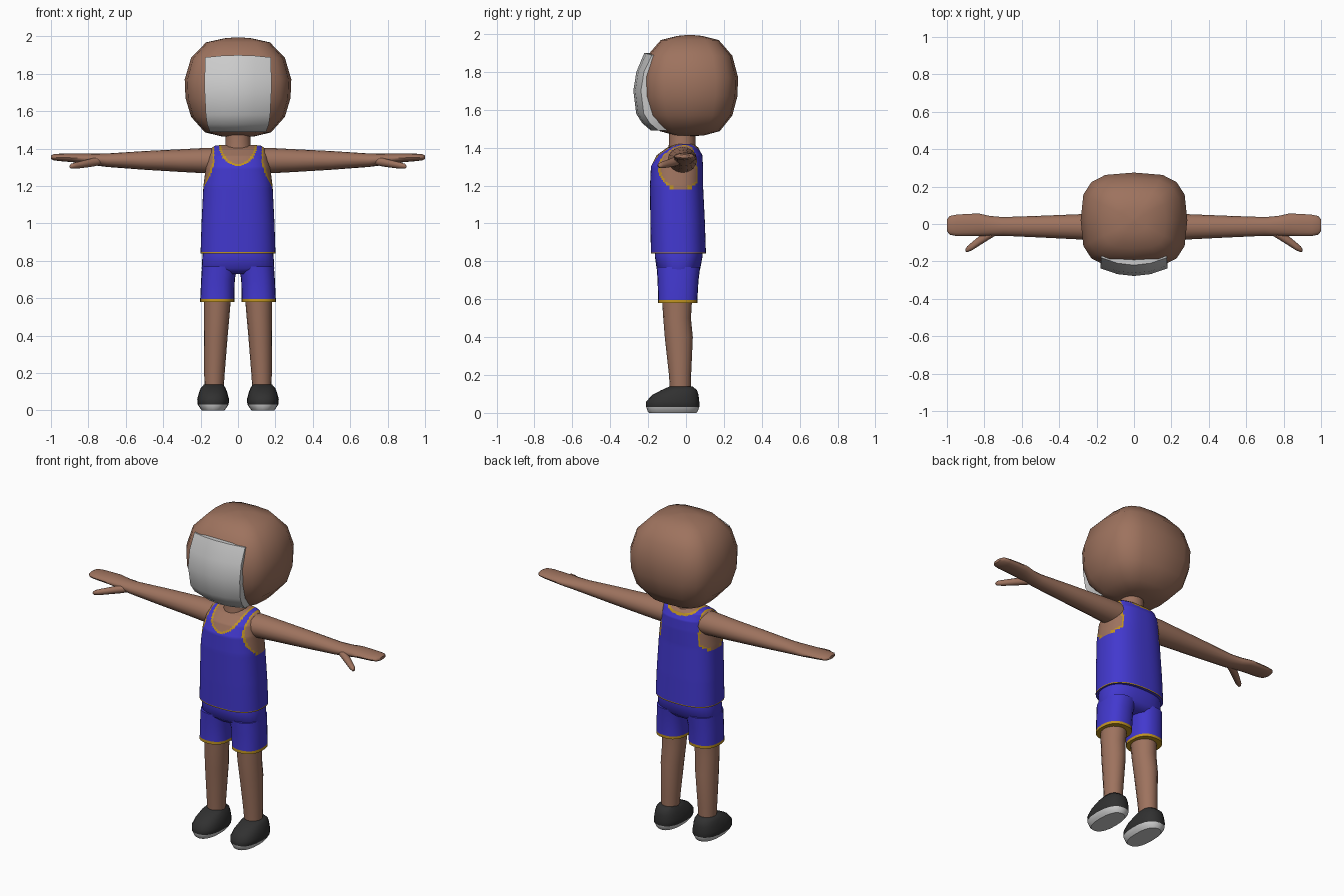
import bpy, bmesh, math
from mathutils import Vector

if "Cube" in bpy.data.objects:
    bpy.data.objects.remove(bpy.data.objects["Cube"])


def colour(name, r, g, b):
    m = bpy.data.materials.new(name)
    m.diffuse_color = (r, g, b, 1)
    m.use_nodes = True
    m.node_tree.nodes["Principled BSDF"].inputs["Base Color"].default_value = m.diffuse_color
    return m


SKIN = colour("brown skin", .34, .17, .112)
BLUE = colour("blue cloth", .055, .04, .62)
GOLD = colour("gold trim", .52, .29, .015)
DARK = colour("dark shoe", .03, .03, .03)
PALE = colour("pale grey", .6, .6, .6)


def finish(name, bm, mats, rule=None, angle=50):
    bmesh.ops.recalc_face_normals(bm, faces=bm.faces)
    if rule:
        for f in bm.faces:
            f.material_index = rule(f.calc_center_median())
    me = bpy.data.meshes.new(name)
    bm.to_mesh(me)
    bm.free()
    for m in mats:
        me.materials.append(m)
    ob = bpy.data.objects.new(name, me)
    bpy.context.collection.objects.link(ob)
    bpy.ops.object.select_all(action='DESELECT')
    bpy.context.view_layer.objects.active = ob
    ob.select_set(True)
    bpy.ops.object.shade_smooth_by_angle(angle=math.radians(angle))
    return ob


def loft(name, rings, mats, segs=16, n=2.0, axis='Z', steps=1, rule=None, angle=50):
    """Rings are (centre, half width, half depth); steps subdivides between them."""
    dense = []
    for (c0, a0, b0), (c1, a1, b1) in zip(rings, rings[1:]):
        for k in range(steps):
            t = k / steps
            dense.append((Vector(c0).lerp(Vector(c1), t), a0 + (a1 - a0) * t, b0 + (b1 - b0) * t))
    c, a, b = rings[-1]
    dense.append((Vector(c), a, b))
    bm = bmesh.new()
    loops = []
    for c, a, b in dense:
        loop = []
        for i in range(segs):
            t = 2 * math.pi * i / segs
            u, v = (math.copysign(abs(w) ** (2 / n), w) for w in (math.cos(t), math.sin(t)))
            off = Vector((a * u, b * v, 0)) if axis == 'Z' else Vector((0, a * u, b * v))
            loop.append(bm.verts.new(c + off))
        loops.append(loop)
    for p, q in zip(loops, loops[1:]):
        for i in range(segs):
            j = (i + 1) % segs
            bm.faces.new((p[i], p[j], q[j], q[i]))
    bm.faces.new(loops[0])
    bm.faces.new(loops[-1])
    return finish(name, bm, mats, rule, angle)


def zring(z, rx, front, back, x=0):
    return ((x, (front + back) / 2, z), rx, (back - front) / 2)


# Head: boxy rounded loft
head = [(1.46, .04), (1.465, .3), (1.487, .62), (1.57, .88), (1.67, .985), (1.77, 1),
        (1.885, .88), (1.968, .6), (1.99, .25), (1.995, .04)]
loft("head", [((0, .02, z), .285 * s, .255 * s) for z, s in head], [SKIN], n=3.1, angle=80)

# Face panel: curved grid standing proud of the head
bm = bmesh.new()
rows = [(1.49, -.185, .15), (1.53, -.232, .165), (1.58, -.263, .172), (1.7, -.278, .178),
        (1.8, -.262, .178), (1.9, -.22, .175)]
grid = []
for z, y, w in rows:
    grid.append([bm.verts.new((w * u, y + .04 * u * u, z - .012 * u * u * (z > 1.85)))
                 for u in (-1, -.5, 0, .5, 1)])
for p, q in zip(grid, grid[1:]):
    for i in range(4):
        bm.faces.new((p[i], p[i + 1], q[i + 1], q[i]))
ext = bmesh.ops.extrude_face_region(bm, geom=bm.faces[:])
for v in ext["geom"]:
    if isinstance(v, bmesh.types.BMVert):
        v.co.y += .05
finish("face_panel", bm, [PALE])

# Neck
loft("neck", [zring(1.36, .085, -.1, .06), zring(1.42, .068, -.09, .05),
              zring(1.5, .065, -.09, .05)], [SKIN])


# Torso: sleeveless top with trimmed neckline and armholes
def top_rule(p):
    arm = ((p.y + .028) / .108) ** 2 + ((p.z - 1.3) / .115) ** 2
    depth = .105 if p.y < -.02 else .03
    neck = (p.x / .09) ** 2 + ((1.425 - p.z) / depth) ** 2
    wide = (p.x / .102) ** 2 + ((1.425 - p.z) / (depth + .014)) ** 2
    if neck < 1 or (arm < 1 and abs(p.x) > .135):
        return 1
    if wide < 1 or (arm < 1.24 and abs(p.x) > .127) or (.84 < p.z < .848):
        return 2
    return 0


loft("tank_top", [zring(.84, .2, -.185, .105), zring(.846, .2, -.185, .105),
                  zring(1.0, .195, -.188, .1), zring(1.2, .185, -.19, .09),
                  zring(1.3, .172, -.185, .09), zring(1.36, .16, -.155, .086),
                  zring(1.4, .146, -.1, .065), zring(1.415, .125, -.06, .045),
                  zring(1.42, .085, -.04, .03)],
     [BLUE, SKIN, GOLD], segs=96, n=2.5, steps=10, rule=top_rule)

# Shorts: hips above two trouser legs
loft("shorts_hips", [zring(.73, .18, -.12, .045), zring(.76, .194, -.155, .075),
                     zring(.83, .19, -.165, .088), zring(.87, .185, -.16, .085)],
     [BLUE], segs=32, n=2.5)

for side, s in (("left", 1), ("right", -1)):
    # Short leg with gold hem
    loft(side + "_short_leg", [zring(.58, .091, -.148, .06, .111 * s),
                               zring(.597, .091, -.147, .06, .111 * s),
                               zring(.7, .09, -.15, .066, .107 * s),
                               zring(.77, .094, -.155, .075, .098 * s)],
         [BLUE, GOLD], segs=24, n=2.4, rule=lambda p: int(p.z < .596))
    # Bare leg
    loft(side + "_leg", [zring(.1, .05, -.083, .025, .128 * s), zring(.2, .055, -.09, .027, .126 * s),
                         zring(.4, .064, -.112, .036, .119 * s), zring(.5, .068, -.12, .026, .114 * s),
                         zring(.65, .074, -.13, .035, .108 * s)], [SKIN])
    # Shoe and sole
    loft(side + "_shoe", [zring(0, .06, -.195, .055, .133 * s), zring(.01, .068, -.203, .063, .133 * s),
                          zring(.032, .083, -.21, .07, .133 * s), zring(.06, .085, -.21, .07, .133 * s),
                          zring(.095, .076, -.178, .066, .133 * s), zring(.12, .066, -.13, .058, .133 * s),
                          zring(.138, .052, -.09, .036, .131 * s)],
         [DARK, PALE], segs=20, n=2.4, rule=lambda p: int(p.z < .03))
    # Arm flowing into a flat mitten hand
    arm = [(.09, -.02, 1.335, .078, .068), (.17, -.018, 1.336, .076, .068), (.3, -.015, 1.336, .067, .061),
           (.5, -.014, 1.337, .058, .05), (.7, -.013, 1.338, .05, .036), (.77, -.01, 1.342, .053, .031),
           (.83, -.004, 1.348, .06, .026), (.89, -.005, 1.351, .059, .023), (.95, -.007, 1.353, .057, .02),
           (.985, -.007, 1.354, .05, .017), (1, -.007, 1.354, .032, .009)]
    loft(side + "_arm", [((x * s, y, z), a, b) for x, y, z, a, b in arm], [SKIN], axis='X')
    # Thumb
    thumb = [(.72, -.03, 1.336, .02, .02), (.77, -.053, 1.328, .027, .024), (.82, -.085, 1.318, .026, .021),
             (.865, -.118, 1.31, .022, .018), (.892, -.135, 1.306, .016, .014), (.9, -.14, 1.304, .007, .006)]
    loft(side + "_thumb", [((x * s, y, z), a, b) for x, y, z, a, b in thumb], [SKIN], segs=10, axis='X')
